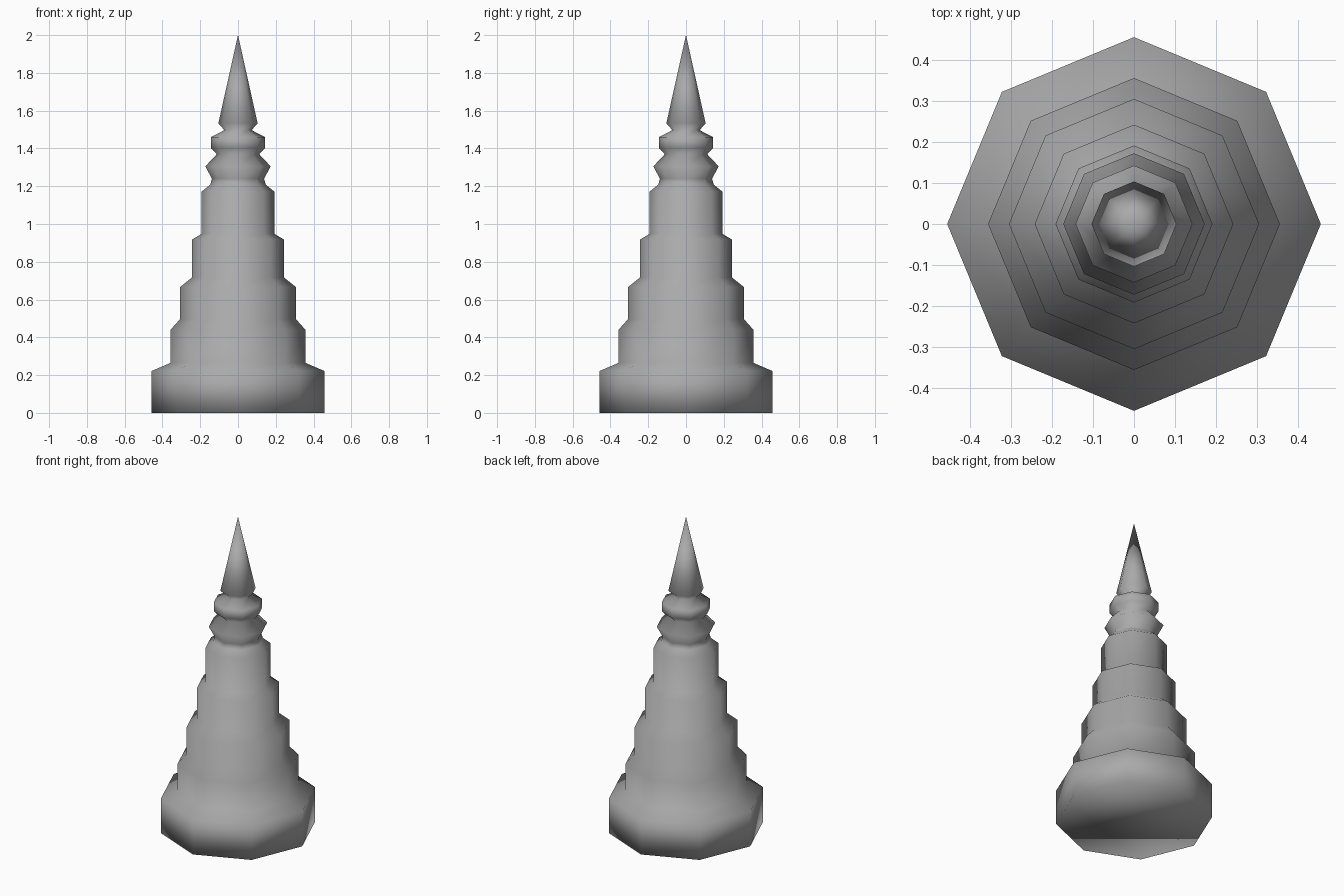
import bpy, bmesh, math

if "Cube" in bpy.data.objects:
    bpy.data.objects.remove(bpy.data.objects["Cube"])

SIDES = 8
grey = bpy.data.materials.new("stone grey")
grey.diffuse_color = (0.4, 0.4, 0.4, 1)
grey.use_nodes = True
grey.node_tree.nodes["Principled BSDF"].inputs["Base Color"].default_value = grey.diffuse_color

# (radius, height) from the base rim up to the spire tip
PROFILE = [
    (0.457, 0.0), (0.457, 0.222),                      # plinth
    (0.357, 0.265), (0.357, 0.44),                     # first tier
    (0.306, 0.497), (0.306, 0.667),                    # second tier
    (0.243, 0.717), (0.243, 0.918),                    # third tier
    (0.192, 0.948), (0.192, 1.172),                    # fourth tier
    (0.147, 1.208), (0.138, 1.24),                     # neck
    (0.173, 1.305), (0.112, 1.37),                     # lower ring
    (0.143, 1.402), (0.143, 1.46),                     # upper ring
    (0.072, 1.497), (0.104, 1.533),                    # spire foot
]

bm = bmesh.new()
rings = []
for r, z in PROFILE:
    rings.append([bm.verts.new((r * math.cos(2 * math.pi * i / SIDES),
                                r * math.sin(2 * math.pi * i / SIDES), z))
                  for i in range(SIDES)])

# Tower walls
for low, high in zip(rings, rings[1:]):
    for i in range(SIDES):
        j = (i + 1) % SIDES
        bm.faces.new((low[i], low[j], high[j], high[i]))

# Pointed spire
tip = bm.verts.new((0, 0, 2))
for i in range(SIDES):
    bm.faces.new((rings[-1][i], rings[-1][(i + 1) % SIDES], tip))

# Underside
bm.faces.new(rings[0][::-1])

for f in bm.faces:
    f.smooth = True
mesh = bpy.data.meshes.new("tiered_spire")
bm.to_mesh(mesh)
bm.free()
mesh.materials.append(grey)
tower = bpy.data.objects.new("tiered_spire", mesh)
bpy.context.collection.objects.link(tower)
